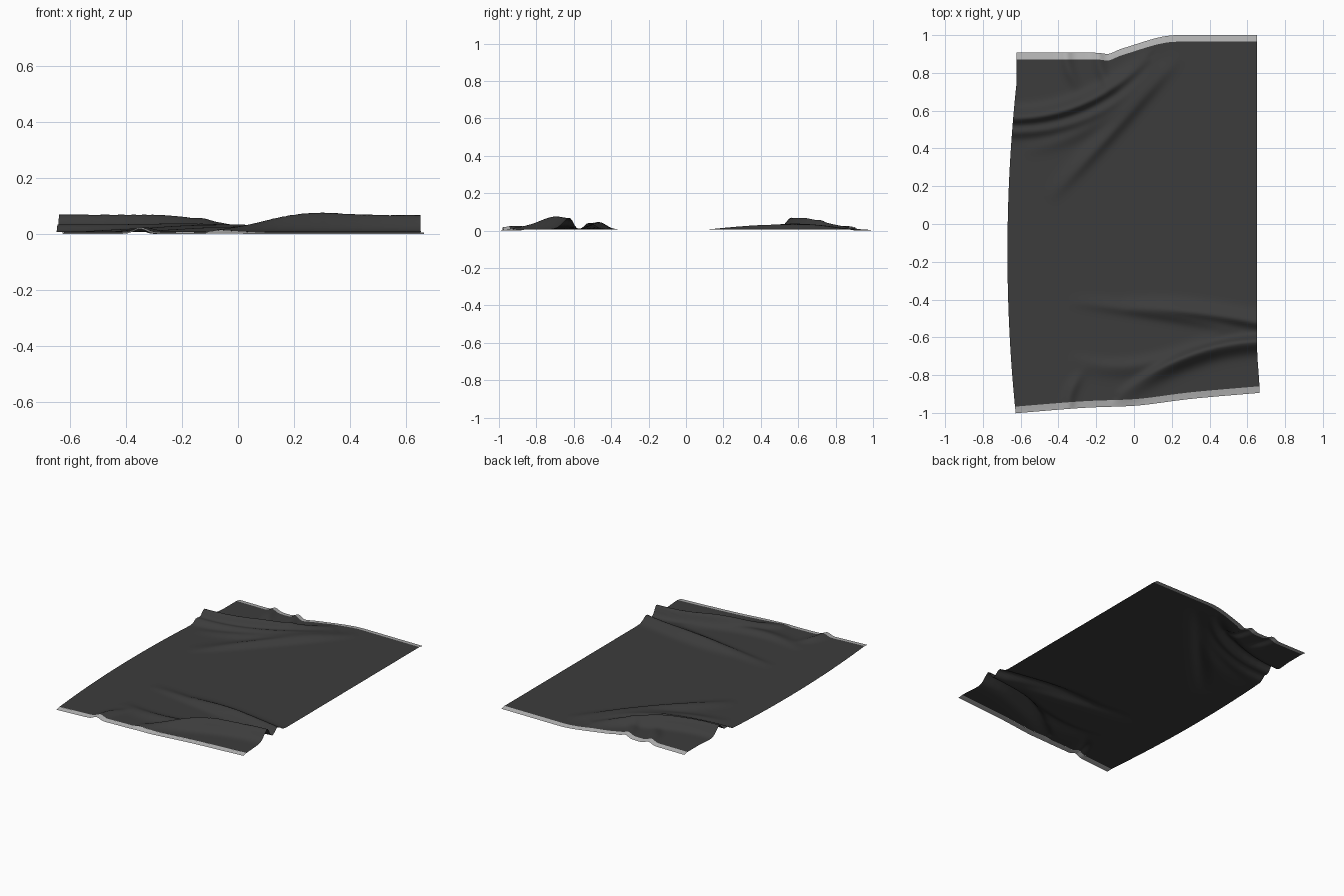
import bpy, bmesh, math
from mathutils import Vector

if "Cube" in bpy.data.objects:
    bpy.data.objects.remove(bpy.data.objects["Cube"], do_unlink=True)


def material(name, value):
    m = bpy.data.materials.new(name)
    m.use_nodes = True
    colour = (value, value, value, 1)
    m.diffuse_color = colour
    m.node_tree.nodes["Principled BSDF"].inputs["Base Color"].default_value = colour
    return m


charcoal = material("charcoal cloth", .045)
grey = material("pale grey fringe", .46)


def step(start, end, value):
    s = max(0, min(1, (value - start) / (end - start)))
    return s * s * (3 - 2 * s)


def bump(centre, width, value):
    return math.exp(-((value - centre) / width) ** 2)


# Outline of the cloth, one rule for each side
def back_edge(x):
    return .907 + .093 * step(-.22, .22, x) - .012 * bump(-.15, .04, x)


def front_edge(x):
    return -.948 + .083 * x - .013 * bump(0, .2, x)


def left_edge(y):
    return .652 + .013 * step(-.65, -.9, y)


def right_edge(y):
    return min(-.622, -.67 + .06 * (y + .15) ** 2)


class Fold:
    """A ridge along a curve from start to end, with its own slope on each side."""

    def __init__(self, start, bend, end, height, left_width, right_width, from_side):
        a, b, c = Vector(start), Vector(bend), Vector(end)
        self.count = 12
        steps = [i / self.count for i in range(self.count + 1)]
        self.line = [a.lerp(b, t).lerp(b.lerp(c, t), t) for t in steps]
        self.top, self.from_side = height, from_side
        self.left_width, self.right_width = left_width, right_width

    def taper(self, t):
        return 1 - step(.45, 1.2, t) if self.from_side else math.sin(math.pi * t)

    def height(self, p):
        nearest, along, side = math.inf, 0, 0
        for i, (a, b) in enumerate(zip(self.line, self.line[1:])):
            d, q = b - a, p - a
            t = max(0, min(1, q.dot(d) / d.length_squared))
            distance = (q - d * t).length
            if distance < nearest:
                nearest, along, side = distance, (i + t) / self.count, d.cross(q)
        width = self.left_width if side > 0 else self.right_width
        return self.top * self.taper(along) * bump(0, width, nearest)


# Folds gathered at the back right and front left sides
folds = [
    Fold((-.68, .56), (-.25, .55), (.06, .87), .062, .045, .03, True),
    Fold((-.68, .49), (-.2, .47), (.1, .84), .028, .04, .03, True),
    Fold((-.6, .39), (-.15, .46), (.16, .86), .018, .04, .04, False),
    Fold((-.46, .12), (-.1, .5), (.25, .9), .026, .05, .035, False),
]
folds += [
    Fold((.7, -.62), (.3, -.62), (-.06, -.9), .062, .05, .026, True),
    Fold((.7, -.53), (.3, -.45), (0, -.43), .035, .03, .045, True),
    Fold((.56, -.56), (.2, -.47), (-.36, -.41), .02, .03, .04, False),
    Fold((.5, -.56), (0, -.86), (-.35, -.7), .02, .05, .035, False),
]

# Small puckers running in from the fringes
for x, edge, inward in ((-.35, front_edge, 1), (-.36, back_edge, -1), (-.19, back_edge, -1)):
    y = edge(x)
    folds.append(Fold((x, y), (x, y + .1 * inward), (x + .08, y + .2 * inward), .018, .03, .03, True))

THICK, FRINGE = .006, .035


def surface_point(u, y_of_x):
    """Point at fraction u across the cloth, on a row given as a function of x."""
    y = y_of_x(1.3 * u - .65)
    x = right_edge(y) + (left_edge(y) - right_edge(y)) * u
    p = Vector((x, y))
    return (x, y, THICK + sum(f.height(p) for f in folds))


def sheet(name, mat, rows, row_y):
    columns = 110
    bm = bmesh.new()
    grid = [[bm.verts.new(surface_point(i / columns, lambda x: row_y(x, j / rows)))
             for i in range(columns + 1)] for j in range(rows + 1)]
    for low, high in zip(grid, grid[1:]):
        for i in range(columns):
            bm.faces.new((low[i], low[i + 1], high[i + 1], high[i])).smooth = True
    mesh = bpy.data.meshes.new(name)
    bm.to_mesh(mesh)
    bm.free()
    mesh.materials.append(mat)
    ob = bpy.data.objects.new(name, mesh)
    bpy.context.collection.objects.link(ob)
    return ob


def cloth_row(x, v):
    low, high = front_edge(x) + FRINGE, back_edge(x) - FRINGE
    return low + (high - low) * v


# Cloth and the two fringes that continue its ends
sheet("cloth", charcoal, 160, cloth_row)
back = sheet("back_fringe", grey, 3, lambda x, v: back_edge(x) - FRINGE * (1 - v))
front = sheet("front_fringe", grey, 3, lambda x, v: front_edge(x) + FRINGE * v)

# Outer ends of the fringes droop to the ground
for ob, edge in ((back, back_edge), (front, front_edge)):
    for v in ob.data.vertices:
        inset = abs(edge(v.co.x) - v.co.y) / FRINGE
        v.co.z -= THICK * max(0, 1 - inset)
